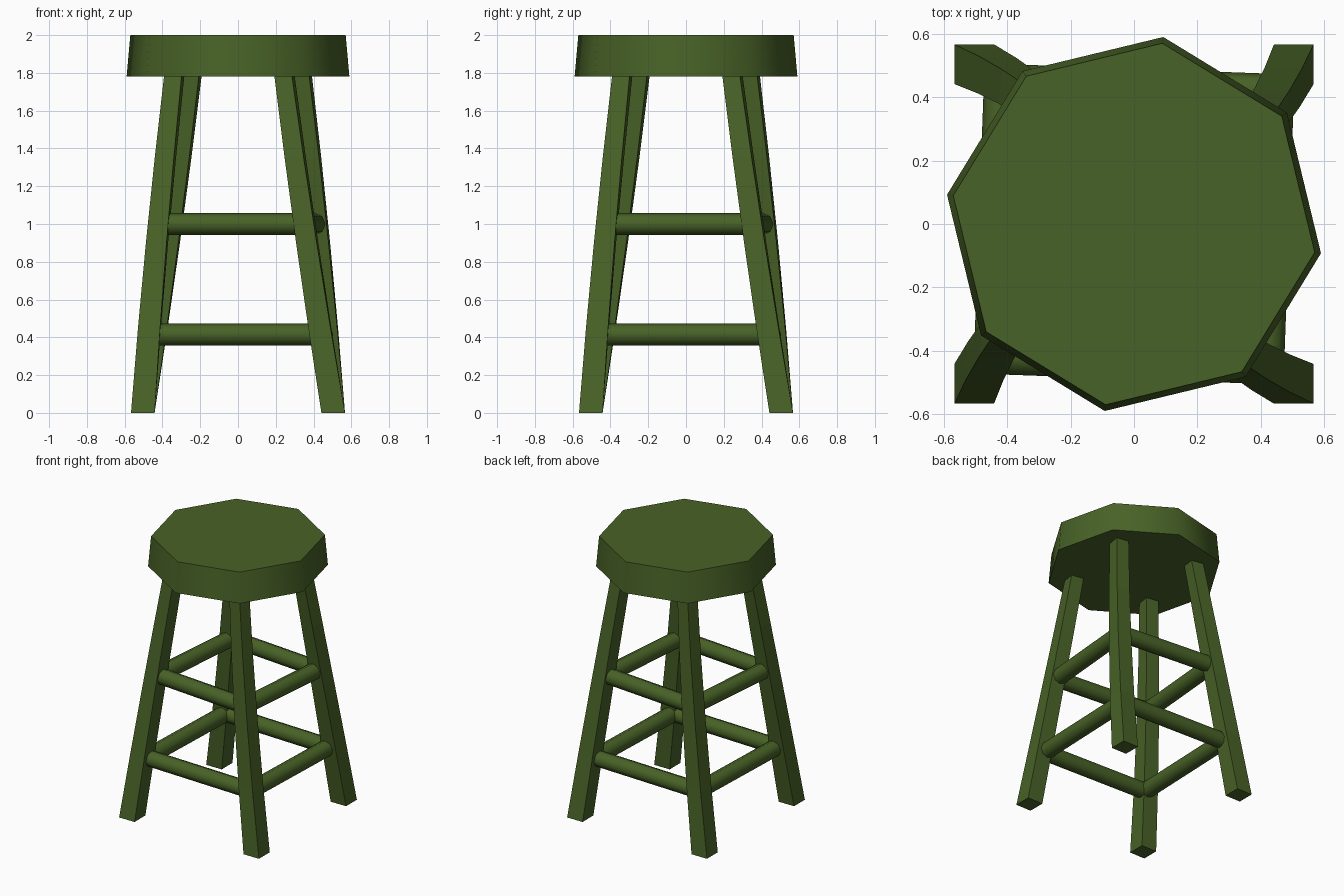
import bpy, bmesh, math
from mathutils import Vector, Matrix

if "Cube" in bpy.data.objects:
    bpy.data.objects.remove(bpy.data.objects["Cube"])

green = bpy.data.materials.new("dark green paint")
green.diffuse_color = (0.065, 0.122, 0.02, 1)
green.use_nodes = True
green.node_tree.nodes["Principled BSDF"].inputs["Base Color"].default_value = green.diffuse_color

SEAT_Z = 1.78


def twist(z):
    """The whole stool turns slightly clockwise with height."""
    return math.radians(-8.9) * z / SEAT_Z


def loft(name, rings, smooth=False):
    """Skin a stack of equal-sized closed rings and cap both ends."""
    bm = bmesh.new()
    loops = [[bm.verts.new(p) for p in ring] for ring in rings]
    n = len(loops[0])
    for a, b in zip(loops, loops[1:]):
        for i in range(n):
            j = (i + 1) % n
            bm.faces.new((a[i], a[j], b[j], b[i]))
    bm.faces.new(loops[0][::-1])
    bm.faces.new(loops[-1])
    bmesh.ops.recalc_face_normals(bm, faces=bm.faces)
    mesh = bpy.data.meshes.new(name)
    bm.to_mesh(mesh)
    bm.free()
    mesh.materials.append(green)
    obj = bpy.data.objects.new(name, mesh)
    bpy.context.collection.objects.link(obj)
    if smooth:
        bpy.ops.object.select_all(action='DESELECT')
        obj.select_set(True)
        bpy.context.view_layer.objects.active = obj
        bpy.ops.object.shade_smooth_by_angle(angle=math.radians(50))
    return obj


# Seat: octagonal slab, slightly narrower at the top
def octagon(r, z):
    return [(r * math.cos(k * math.pi / 4 + twist(SEAT_Z)),
             r * math.sin(k * math.pi / 4 + twist(SEAT_Z)), z) for k in range(8)]


# start on the corners: 45-degree steps turned with the twist
loft("seat", [octagon(0.597, SEAT_Z), octagon(0.577, 2.0)], smooth=True)


# Legs: tapered square posts leaning inward and twisting
def leg_ring(z, quarter):
    t = z / SEAT_Z
    centre = 0.504 + (0.296 - 0.504) * t
    half = 0.0625 + (0.047 - 0.0625) * t
    turn = Matrix.Rotation(twist(z) + quarter, 3, 'Z')
    return [turn @ Vector((centre + sx * half, centre + sy * half, z))
            for sx, sy in ((-1, -1), (1, -1), (1, 1), (-1, 1))]


# Rungs: eight-sided bars between neighbouring legs
def rung_ring(z, dist, y, quarter, r=0.0575):
    turn = Matrix.Rotation(twist(z) + quarter, 3, 'Z')
    return [turn @ Vector((dist + r * math.cos(k * math.pi / 4), y,
                           z + r * math.sin(k * math.pi / 4))) for k in range(8)]


legs = ("back_right", "back_left", "front_left", "front_right")
sides = ("right", "back", "left", "front")
for i in range(4):
    q = i * math.pi / 2
    loft(legs[i] + "_leg", [leg_ring(z, q) for z in (0, 0.45, 0.9, 1.35, 1.8)])
    for level, z, dist, half_len in (("lower", 0.415, 0.432, 0.46),
                                     ("upper", 1.0, 0.377, 0.39)):
        loft(f"{sides[i]}_{level}_rung",
             [rung_ring(z, dist, -half_len, q), rung_ring(z, dist, half_len, q)],
             smooth=True)
